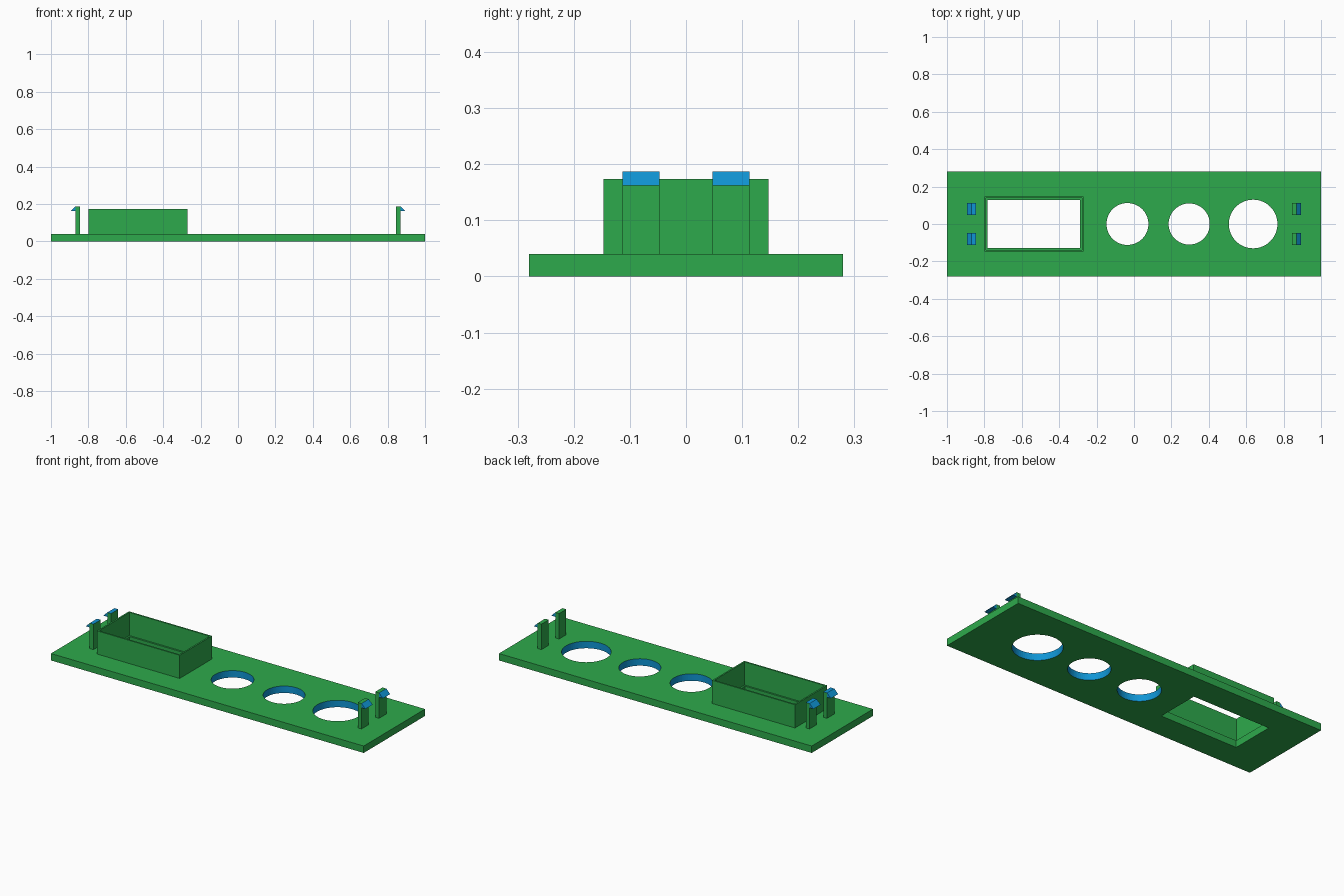
import bpy, bmesh, math

if "Cube" in bpy.data.objects:
    bpy.data.objects.remove(bpy.data.objects["Cube"])


def material(name, rgb):
    m = bpy.data.materials.new(name)
    m.diffuse_color = (*rgb, 1)
    m.use_nodes = True
    m.node_tree.nodes["Principled BSDF"].inputs["Base Color"].default_value = m.diffuse_color
    return m


GREEN = material("green", (0.027, 0.40, 0.072))
BLUE = material("blue", (0.005, 0.30, 0.66))


def finish(name, bm):
    bmesh.ops.recalc_face_normals(bm, faces=bm.faces)
    me = bpy.data.meshes.new(name)
    bm.to_mesh(me)
    bm.free()
    me.materials.append(GREEN)
    me.materials.append(BLUE)
    ob = bpy.data.objects.new(name, me)
    bpy.context.collection.objects.link(ob)
    return ob


def prism(name, points, axis, lo, hi, mat=0):
    """Extrude a 2D outline: axis 'z' uses (x, y) points, axis 'y' uses (x, z)."""
    bm = bmesh.new()
    place = (lambda a, b, c: (a, b, c)) if axis == 'z' else (lambda a, b, c: (a, c, b))
    low = [bm.verts.new(place(a, b, lo)) for a, b in points]
    high = [bm.verts.new(place(a, b, hi)) for a, b in points]
    bm.faces.new(low)
    bm.faces.new(high)
    n = len(points)
    for i in range(n):
        j = (i + 1) % n
        bm.faces.new((low[i], low[j], high[j], high[i]))
    for f in bm.faces:
        f.material_index = mat
    return finish(name, bm)


def rect(x0, x1, y0, y1):
    return [(x0, y0), (x1, y0), (x1, y1), (x0, y1)]


def circle(cx, r, n=64):
    return [(cx + r * math.cos(math.tau * i / n), r * math.sin(math.tau * i / n))
            for i in range(n)]


def cut(target, cutter):
    mod = target.modifiers.new("cut", 'BOOLEAN')
    mod.operation = 'DIFFERENCE'
    mod.solver = 'EXACT'
    mod.object = cutter
    bpy.context.view_layer.objects.active = target
    bpy.ops.object.modifier_apply(modifier=mod.name)
    bpy.data.objects.remove(cutter, do_unlink=True)


T = 0.04  # plate thickness

# Base plate with a display window and three round holes with blue walls
plate = prism("base_plate", rect(-1, 1, -0.28, 0.28), 'z', 0, T)
cut(plate, prism("window_cutter", rect(-0.782, -0.288, -0.128, 0.128), 'z', -0.1, 0.1))
for cx, r in ((-0.035, 0.112), (0.295, 0.11), (0.637, 0.13)):
    cut(plate, prism("hole_cutter", circle(cx, r), 'z', -0.1, 0.1, 1))

# Open rectangular frame around the window
frame = prism("window_frame", rect(-0.80, -0.27, -0.147, 0.147), 'z', T, 0.174)
cut(frame, prism("frame_cutter", rect(-0.791, -0.279, -0.138, 0.138), 'z', -0.1, 0.3))

# Snap clips: two at each end, post plus outward hook
for side, sx in (("left", -1), ("right", 1)):
    for row, yc in (("front", -0.08), ("back", 0.08)):
        y0, y1 = yc - 0.033, yc + 0.033
        post = prism(f"{side}_{row}_clip_post",
                     rect(sx * 0.845, sx * 0.869, T, 0.187), 'y', y0, y1)
        if sx < 0:  # the left posts have blue tips
            for f in post.data.polygons:
                if f.normal.z > 0.5:
                    f.material_index = 1
        prism(f"{side}_{row}_clip_hook",
              [(sx * 0.869, 0.162), (sx * 0.894, 0.162), (sx * 0.869, 0.187)],
              'y', y0, y1, 1)
